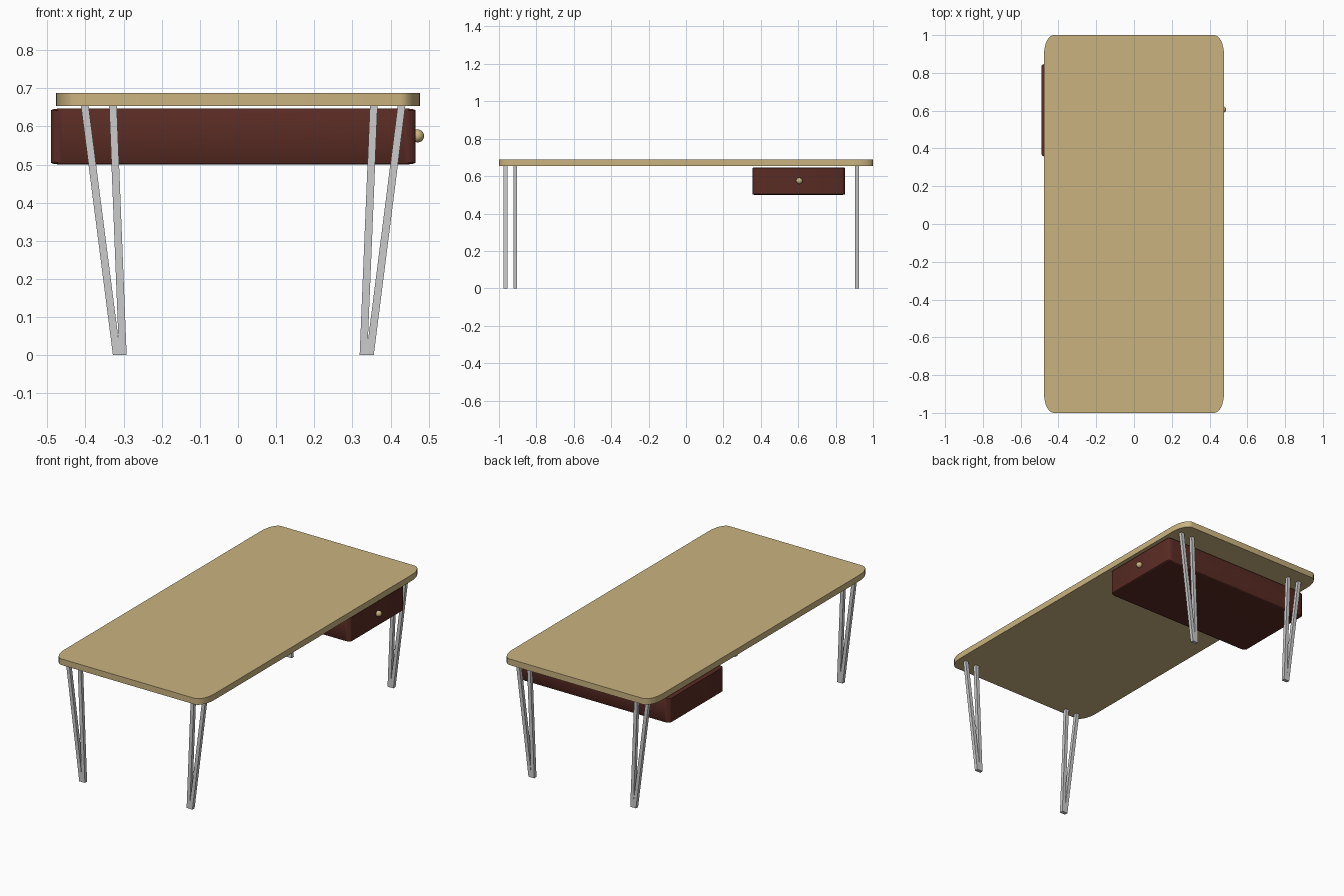
import bpy, bmesh
from mathutils import Vector, Matrix

if "Cube" in bpy.data.objects:
    bpy.data.objects.remove(bpy.data.objects["Cube"], do_unlink=True)


def material(name, rgb):
    m = bpy.data.materials.new(name)
    m.use_nodes = True
    m.diffuse_color = (*rgb, 1)
    m.node_tree.nodes["Principled BSDF"].inputs["Base Color"].default_value = (*rgb, 1)
    return m


wood = material("pale wood", (0.59, 0.45, 0.215))
red = material("dark red brown", (0.10, 0.024, 0.017))
metal = material("light grey metal", (0.60, 0.60, 0.60))


def finish(bm, name, mat, smooth=False):
    bmesh.ops.recalc_face_normals(bm, faces=bm.faces)
    mesh = bpy.data.meshes.new(name)
    bm.to_mesh(mesh)
    bm.free()
    mesh.materials.append(mat)
    ob = bpy.data.objects.new(name, mesh)
    bpy.context.collection.objects.link(ob)
    if smooth:
        bpy.ops.object.select_all(action="DESELECT")
        ob.select_set(True)
        bpy.context.view_layer.objects.active = ob
        bpy.ops.object.shade_smooth_by_angle(angle=0.6)
    return ob


def rounded_box(name, mat, low, high, bevel, upright_only, segments):
    """Bevel a unit cube, then stretch it so the rounding follows the proportions."""
    bm = bmesh.new()
    bmesh.ops.create_cube(bm, size=1)
    edges = [e for e in bm.edges if not upright_only
             or abs(e.verts[0].co.z - e.verts[1].co.z) > 0.5]
    bmesh.ops.bevel(bm, geom=edges, offset=bevel, segments=segments,
                    profile=0.5, affect="EDGES")
    low, high = Vector(low), Vector(high)
    bmesh.ops.scale(bm, vec=high - low, verts=bm.verts)
    bmesh.ops.translate(bm, vec=(low + high) / 2, verts=bm.verts)
    return finish(bm, name, mat, True)


# Tabletop and hanging drawer
rounded_box("tabletop", wood, (-0.477, -1, 0.653), (0.477, 1, 0.688), 0.054, True, 8)
rounded_box("drawer", red, (-0.49, 0.355, 0.50), (0.465, 0.85, 0.647), 0.032, False, 4)

# Drawer knob
bm = bmesh.new()
bmesh.ops.create_uvsphere(bm, u_segments=24, v_segments=16, radius=0.017,
                          matrix=Matrix.Translation((0.471, 0.606, 0.575)))
finish(bm, "drawer_knob", wood, True)


# Hairpin legs: two slanted square rods meeting at the foot
def rod(bm, top_x, foot_x, y, width=0.02, height=0.655):
    made = bmesh.ops.create_cube(bm, size=1)["verts"]
    for v in made:
        t = v.co.z + 0.5
        v.co = (foot_x + (top_x - foot_x) * t + v.co.x * width,
                y + v.co.y * width, t * height)


left_rods = [(0.356, 0.329), (0.429, 0.346)]
right_rods = [(-0.328, -0.302), (-0.402, -0.318)]
for name, rods, y in [("front_left_leg", left_rods, -0.913),
                      ("front_right_leg", right_rods, -0.965),
                      ("back_left_leg", left_rods, 0.914),
                      ("back_right_leg", right_rods, 0.914)]:
    bm = bmesh.new()
    for top_x, foot_x in rods:
        rod(bm, top_x, foot_x, y)
    finish(bm, name, metal)
